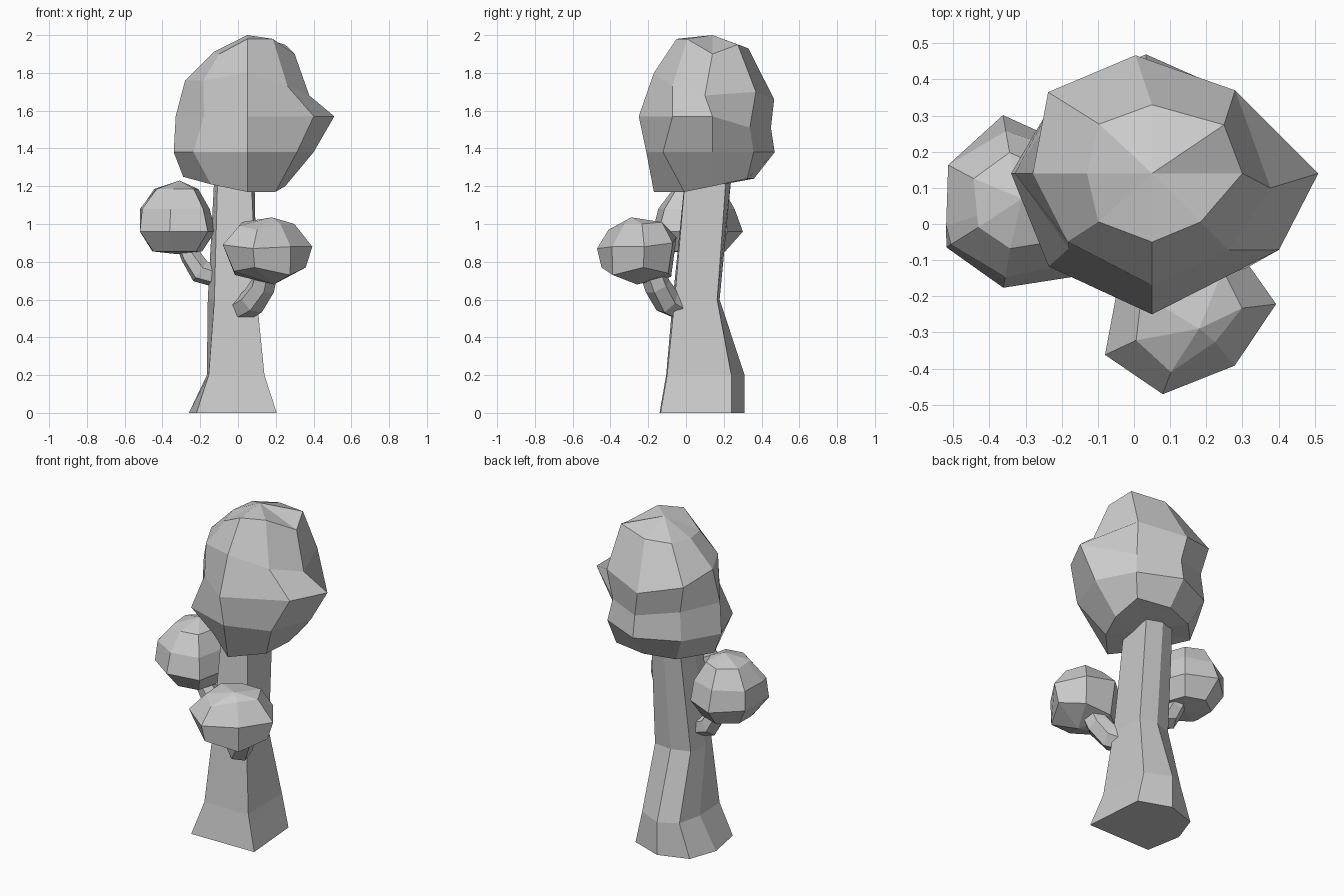
import bpy, bmesh
from math import cos, sin, radians
from mathutils import Vector


def loft(name, rings, low=None, high=None):
    """Skin rings from bottom to top; close ends with a pole point or an n-gon."""
    bm = bmesh.new()
    rows = [[bm.verts.new(p) for p in ring] for ring in rings]
    n = len(rows[0])
    for a, b in zip(rows, rows[1:]):
        for i in range(n):
            j = (i + 1) % n
            bm.faces.new((a[i], a[j], b[j], b[i]))
    for row, pole in ((rows[0], low), (rows[-1], high)):
        if pole is None:
            bm.faces.new(row)
        else:
            tip = bm.verts.new(pole)
            for i in range(n):
                bm.faces.new((row[i], row[(i + 1) % n], tip))
    bmesh.ops.recalc_face_normals(bm, faces=bm.faces)
    mesh = bpy.data.meshes.new(name)
    bm.to_mesh(mesh)
    bm.free()
    ob = bpy.data.objects.new(name, mesh)
    bpy.context.collection.objects.link(ob)
    return ob


def foliage(name, cx, cy, angles, rings, low, high):
    """Faceted clump: each ring is (radii, heights[, angles]) around a vertical axis."""
    pts = []
    for radii, zs, *own in rings:
        if not isinstance(zs, (list, tuple)):
            zs = [zs] * len(radii)
        pts.append([(cx + r * cos(radians(a)), cy + r * sin(radians(a)), z)
                    for a, r, z in zip(own[0] if own else angles, radii, zs)])
    return loft(name, pts, low, high)


def branch(name, path, radii, sides=6):
    """Faceted tube along a path."""
    path = [Vector(p) for p in path]
    rings = []
    for i, p in enumerate(path):
        d = (path[min(i + 1, len(path) - 1)] - path[max(i - 1, 0)]).normalized()
        u = d.cross(Vector((0.3, 1, 0))).normalized()
        v = d.cross(u)
        rings.append([p + radii[i] * (u * cos(radians(360 * k / sides)) + v * sin(radians(360 * k / sides)))
                      for k in range(sides)])
    return loft(name, rings)


# Trunk: six-sided, broad flat front, flared at the root
trunk_sections = {
    0.0: [(-.22, -.14), (.205, -.135), (.175, .24), (-.02, .31), (-.20, .25), (-.26, .08)],
    0.2: [(-.155, -.105), (.14, -.10), (.13, .24), (-.02, .31), (-.13, .25), (-.165, .10)],
    0.6: [(-.125, -.07), (.10, -.06), (.095, .165), (-.02, .178), (-.13, .14), (-.16, .04)],
    1.35: [(-.105, .01), (.065, .005), (.085, .22), (-.01, .25), (-.10, .22), (-.12, .11)],
}
loft("trunk", [[(x, y, z) for x, y in ring] for z, ring in trunk_sections.items()])

# Branches
branch("left_branch", [(-0.08, 0.05, 0.71), (-0.20, 0.05, 0.75), (-0.25, 0.05, 0.83), (-0.30, 0.06, 0.95)],
       [0.055, 0.065, 0.055, 0.05])
branch("front_branch", [(0.02, -0.02, 0.55), (0.08, -0.10, 0.59), (0.13, -0.15, 0.67), (0.16, -0.2, 0.80)],
       [0.07, 0.075, 0.07, 0.065])

# Main crown
foliage("crown", 0.05, 0.14, [0, 43, 93, 141, 180, 222, 270, 315], [
    ([.20, .27, .22, .25, .34, .26, .31, .21], [1.20, 1.24, 1.24, 1.23, 1.25, 1.21, 1.17, 1.17]),
    ([.35, .32, .33, .34, .39, .385, .35, .37], 1.38),
    ([.46, .29, .31, .32, .38, .31, .39, .41], [1.57, 1.51, 1.51, 1.55, 1.57, 1.57, 1.57, 1.57],
     [0, 43, 93, 141, 180, 222, 270, 329]),
    ([.33, .325, .33, .365, .33, .30, .31, .30], [1.68, 1.70, 1.66, 1.72, 1.76, 1.76, 1.80, 1.73],
     [353, 45, 98, 142, 180, 219, 270, 315]),
    ([.25, .24, .19, .20, .18, .20, .19, .19], [1.90, 1.95, 1.93, 1.92, 1.91, 1.90, 1.98, 1.98],
     [0, 34, 90, 137, 180, 222, 270, 315]),
], (0.03, 0.14, 1.20), (0.05, 0.14, 2.0))

# Left clump
foliage("left_foliage", -0.32, 0.06, [0, 50, 100, 152, 198, 212, 260, 308], [
    ([.13, .14, .15, .15, .14, .15, .15, .16], .855),
    ([.20, .21, .245, .22, .21, .235, .24, .26], .96),
    ([.17, .19, .20, .22, .21, .22, .21, .22], 1.08),
    ([.11, .12, .14, .14, .12, .13, .13, .14], 1.185),
], (-0.32, 0.06, 0.84), (-0.31, 0.07, 1.23))

# Front clump
foliage("front_foliage", 0.16, -0.25, [7, 55, 108, 158, 205, 250, 310], [
    ([.20, .19, .18, .19, .20, .21, .18], [.77, .74, .72, .73, .75, .77, .73]),
    ([.235, .22, .21, .22, .265, .235, .185], [.88, .90, .93, .92, .89, .87, .88]),
    ([.14, .15, .13, .15, .17, .17, .10], [1.0, 1.01, 1.01, 1.01, .99, .97, 1.0]),
], (0.19, -0.26, 0.68), (0.18, -0.29, 1.035))
